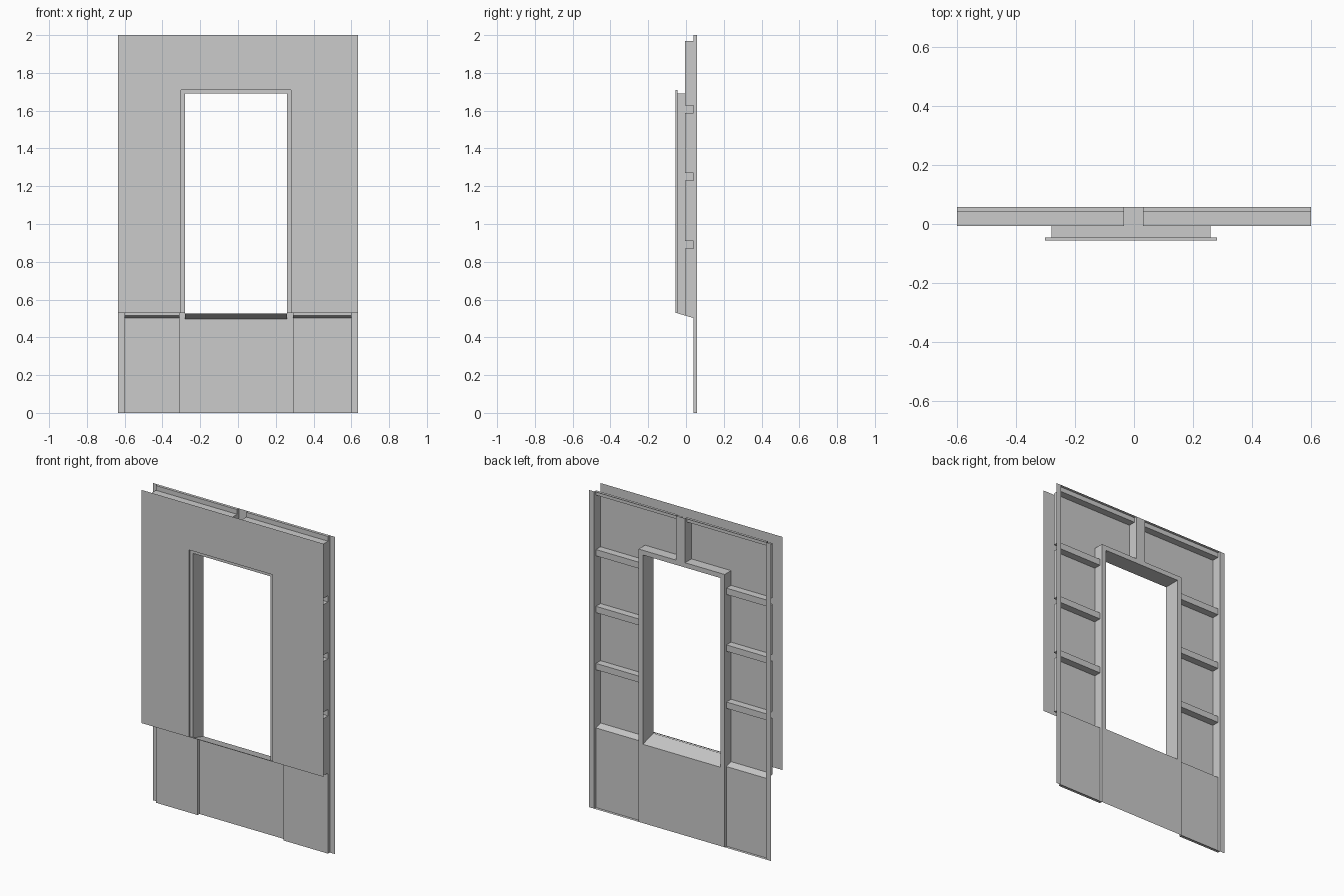
import bpy
import bmesh

cube = bpy.data.objects.get("Cube")
if cube:
    bpy.data.objects.remove(cube, do_unlink=True)

grey = bpy.data.materials.new("plain_grey")
grey.use_nodes = True
colour = (0.6, 0.6, 0.6, 1)
grey.diffuse_color = colour
grey.node_tree.nodes["Principled BSDF"].inputs["Base Color"].default_value = colour

FRONT, FLANGE, DEEP, SHALLOW, BACK = -0.056, -0.046, -0.006, 0.04, 0.058
SILL, SILL_SLOPE = 0.497, 0.29
WIN_L, WIN_R, WIN_TOP = -0.28, 0.26, 1.69
FRAME_L, FRAME_R, FRAME_TOP = -0.31, 0.29, 1.72
POST_L, POST_R = -0.034, 0.03
RAILS = [(z - 0.02, z + 0.02) for z in (0.889, 1.249, 1.607)]


def pressed_sheet(name, xs, zs, rule, rim, facing):
    """Sheet of stepped cells; rule gives (depth, has_floor) for a cell centre."""
    bm = bmesh.new()
    nx, nz = len(xs) - 1, len(zs) - 1

    def cell(i, k):
        if 0 <= i < nx and 0 <= k < nz:
            return rule((xs[i] + xs[i + 1]) / 2, (zs[k] + zs[k + 1]) / 2)
        return rim, False

    def quad(points):
        verts = []
        for x, y, z in points:
            # the sill line slopes down towards the back
            if z == SILL:
                z += SILL_SLOPE * (BACK - y)
            verts.append(bm.verts.new((x, y, z)))
        bm.faces.new(verts)

    for i in range(nx + 1):
        for k in range(nz + 1):
            here, floor = cell(i, k)
            x0, z0 = xs[i], zs[k]
            if floor:
                x1, z1 = xs[i + 1], zs[k + 1]
                quad([(x0, here, z0), (x1, here, z0), (x1, here, z1), (x0, here, z1)])
            # step walls towards the neighbours at the left and below
            left, below = cell(i - 1, k)[0], cell(i, k - 1)[0]
            if k < nz and left != here:
                z1 = zs[k + 1]
                quad([(x0, left, z0), (x0, here, z0), (x0, here, z1), (x0, left, z1)])
            if i < nx and below != here:
                x1 = xs[i + 1]
                quad([(x0, below, z0), (x1, below, z0), (x1, here, z0), (x0, here, z0)])

    bmesh.ops.remove_doubles(bm, verts=bm.verts, dist=0.0001)
    bmesh.ops.recalc_face_normals(bm, faces=bm.faces)
    if sum(f.normal.y * f.calc_area() for f in bm.faces) * facing < 0:
        bmesh.ops.reverse_faces(bm, faces=bm.faces)
    mesh = bpy.data.meshes.new(name)
    bm.to_mesh(mesh)
    bm.free()
    mesh.materials.append(grey)
    obj = bpy.data.objects.new(name, mesh)
    bpy.context.collection.objects.link(obj)
    return obj


def inner_rule(x, z):
    # window opening, whose reveal reaches forward to the flange
    if WIN_L < x < WIN_R and SILL < z < WIN_TOP:
        return FLANGE, False
    # flat outer strips, window frame with lower middle panel, and top post
    in_frame = FRAME_L < x < FRAME_R and z < FRAME_TOP
    if abs(x) > 0.6 or in_frame or POST_L < x < POST_R:
        return BACK, True
    # shallow lower panels, top ledge and cross rails
    if z < SILL or z > 1.97 or any(a < z < b for a, b in RAILS):
        return SHALLOW, True
    return DEEP, True


def outer_rule(x, z):
    if WIN_L < x < WIN_R and z < WIN_TOP:
        return FLANGE, False
    if -0.302 < x < 0.281 and z < 1.71:
        return FLANGE, True
    return FRONT, True


# inner sheet with pockets, rails, post and window reveal
inner_xs = [-0.635, -0.6, FRAME_L, WIN_L, POST_L, POST_R, WIN_R, FRAME_R, 0.6, 0.635]
inner_zs = sorted([0, SILL, WIN_TOP, FRAME_TOP, 1.97, 2] + [z for pair in RAILS for z in pair])
pressed_sheet("inner_frame_sheet", inner_xs, inner_zs, inner_rule, BACK, 1)

# outer skin with the stepped window flange
outer_xs = [-0.635, -0.302, WIN_L, WIN_R, 0.281, 0.635]
pressed_sheet("outer_skin", outer_xs, [0.53, WIN_TOP, 1.71, 2], outer_rule, FRONT, -1)
